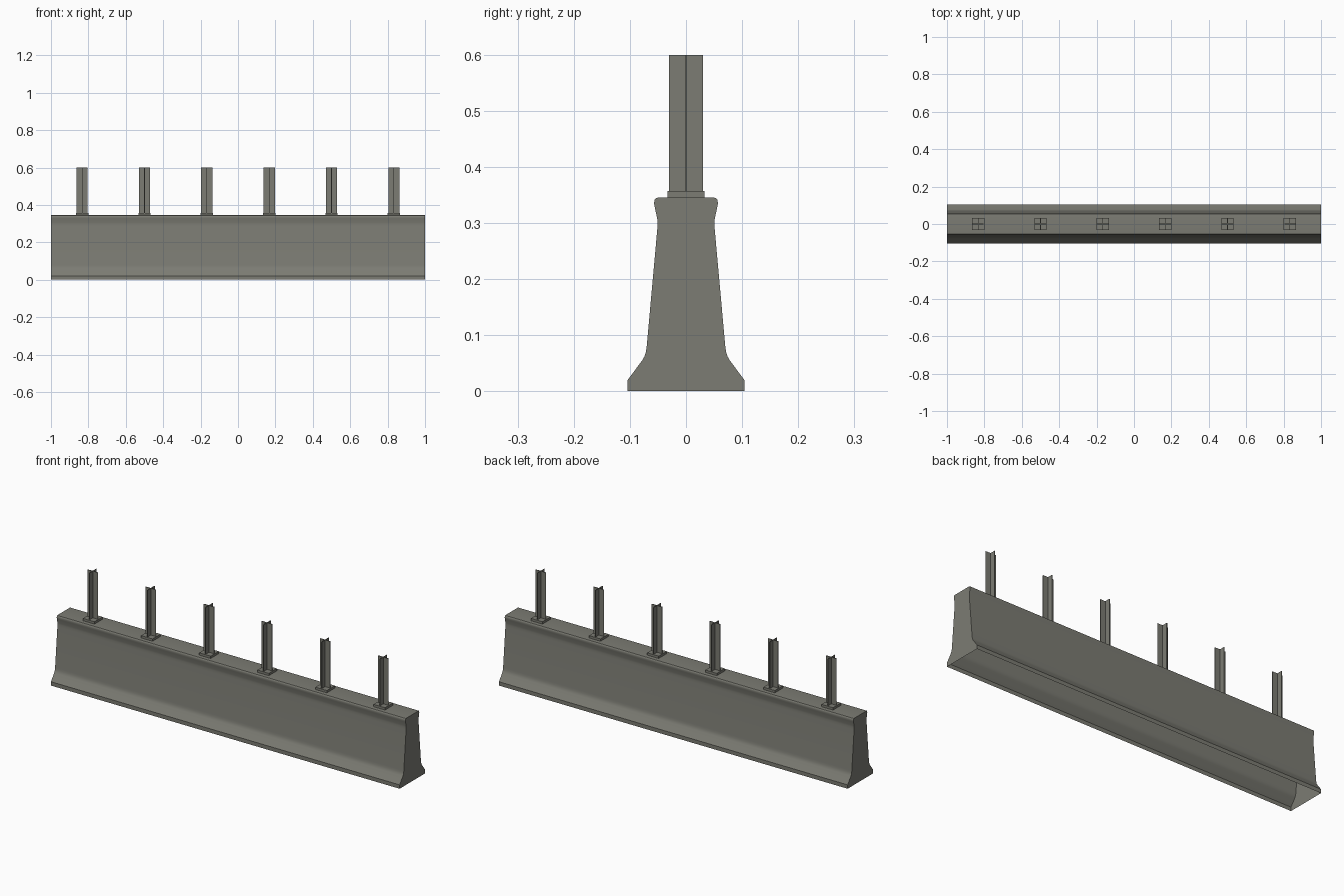
import bpy, bmesh

if "Cube" in bpy.data.objects:
    bpy.data.objects.remove(bpy.data.objects["Cube"])

concrete = bpy.data.materials.new("warm grey")
concrete.diffuse_color = (0.2, 0.2, 0.172, 1)
concrete.use_nodes = True
concrete.node_tree.nodes["Principled BSDF"].inputs["Base Color"].default_value = concrete.diffuse_color


def finish(name, bm, smooth=False):
    bmesh.ops.recalc_face_normals(bm, faces=bm.faces)
    mesh = bpy.data.meshes.new(name)
    bm.to_mesh(mesh)
    bm.free()
    ob = bpy.data.objects.new(name, mesh)
    bpy.context.collection.objects.link(ob)
    mesh.materials.append(concrete)
    if smooth:
        bpy.ops.object.select_all(action='DESELECT')
        ob.select_set(True)
        bpy.context.view_layer.objects.active = ob
        bpy.ops.object.shade_smooth_by_angle(angle=0.6)
    return ob


def prism(name, pts, origin, direction, smooth=False, drop_bottom=False):
    """Extrude a closed profile; origin maps a 2D point to 3D."""
    bm = bmesh.new()
    face = bm.faces.new([bm.verts.new(origin(a, b)) for a, b in pts])
    res = bmesh.ops.extrude_face_region(bm, geom=[face], use_keep_orig=True)
    moved = [g for g in res["geom"] if isinstance(g, bmesh.types.BMVert)]
    bmesh.ops.translate(bm, verts=moved, vec=direction)
    bmesh.ops.recalc_face_normals(bm, faces=bm.faces)
    if drop_bottom:
        low = [f for f in bm.faces if all(v.co.z < 1e-5 for v in f.verts)]
        bmesh.ops.delete(bm, geom=low, context='FACES')
    return finish(name, bm, smooth)


# barrier body: mirrored half profile, hollow underneath
half = [(0.104, 0), (0.104, 0.02), (0.078, 0.055), (0.074, 0.062),
        (0.0715, 0.07), (0.070, 0.08), (0.0515, 0.285), (0.0505, 0.297),
        (0.051, 0.306), (0.0555, 0.327), (0.057, 0.335), (0.056, 0.341),
        (0.053, 0.3445), (0.049, 0.345)]
profile = half + [(-y, z) for y, z in reversed(half)]
prism("barrier_body", profile, lambda y, z: (-1, y, z), (2, 0, 0),
      smooth=True, drop_bottom=True)

# posts with a cross section, each standing on a square base plate
r, t, p = 0.03, 0.0015, 0.033
quarter = [(r, -t), (r, t), (t, t)]
cross = []
for i in range(4):
    cross += quarter
    quarter = [(-y, x) for x, y in quarter]
square = [(-p, -p), (p, -p), (p, p), (-p, p)]
for i in range(6):
    x = (i - 2.5) / 3
    prism(f"base_plate_{i + 1}", square, lambda a, b: (x + a, b, 0.345), (0, 0, 0.012))
    prism(f"post_{i + 1}", cross, lambda a, b: (x + a, b, 0.357), (0, 0, 0.242))
